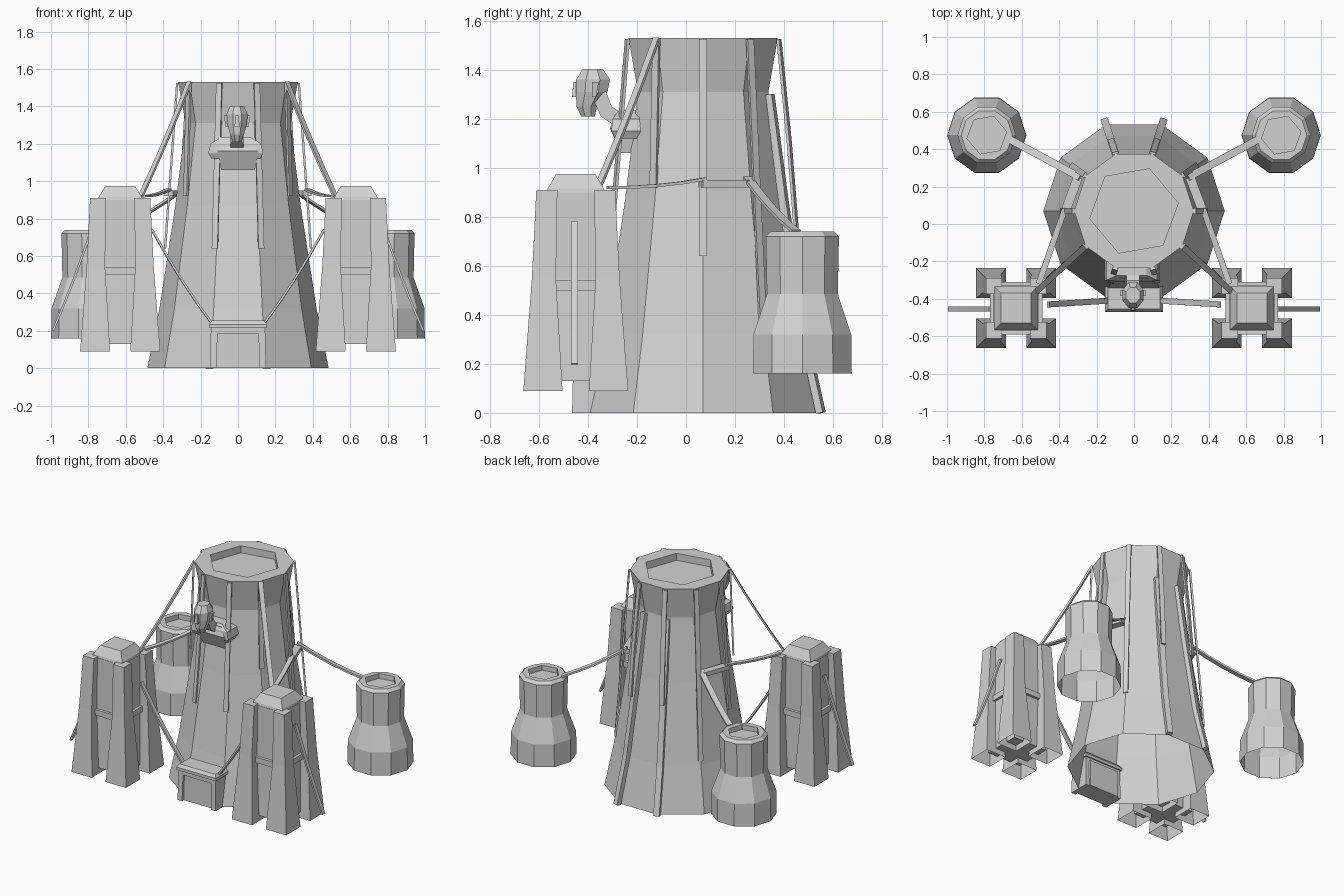
import bpy, bmesh, math
from mathutils import Vector

old = bpy.data.objects.get("Cube")
if old:
    bpy.data.objects.remove(old)

STONE = bpy.data.materials.new("pale_grey_stone")
STONE.use_nodes = True
STONE.diffuse_color = (0.65, 0.65, 0.65, 1)
STONE.node_tree.nodes["Principled BSDF"].inputs["Base Color"].default_value = (0.65, 0.65, 0.65, 1)


def finish(name, bm):
    bmesh.ops.recalc_face_normals(bm, faces=bm.faces)
    mesh = bpy.data.meshes.new(name)
    bm.to_mesh(mesh)
    bm.free()
    mesh.materials.append(STONE)
    obj = bpy.data.objects.new(name, mesh)
    bpy.context.collection.objects.link(obj)
    return obj


def ring(bm, centre, rx, ry, z, sides, turn=0):
    steps = [turn + 2 * math.pi * i / sides for i in range(sides)]
    return [bm.verts.new((centre[0] + rx * math.cos(a), centre[1] + ry * math.sin(a), z)) for a in steps]


def skin(bm, rings):
    for a, b in zip(rings, rings[1:]):
        n = len(a)
        for i in range(n):
            bm.faces.new((a[i], a[(i + 1) % n], b[(i + 1) % n], b[i]))


def round_tower(name, centre, profile, pit_radius, pit_depth):
    """Ten-sided shell, open below, with a six-sided pit sunk in its top."""
    bm = bmesh.new()
    rings = [ring(bm, centre, r, r, z, 10) for r, z in profile]
    skin(bm, rings)
    top = profile[-1][1]
    rim = ring(bm, centre, pit_radius, pit_radius, top, 6, math.radians(10))
    pit = ring(bm, centre, pit_radius, pit_radius, top - pit_depth, 6, math.radians(10))
    skin(bm, [rim, pit])
    bm.faces.new(pit)
    loops = [bm.edges.get((r[i], r[(i + 1) % len(r)])) for r in (rings[-1], rim) for i in range(len(r))]
    bmesh.ops.bridge_loops(bm, edges=loops)
    return finish(name, bm)


def block(name, sections, bottom=True):
    """Stack of rectangles, each (x, y, half_x, half_y, z)."""
    bm = bmesh.new()
    k = math.sqrt(2)
    rings = [ring(bm, (x, y), hx * k, hy * k, z, 4, math.pi / 4) for x, y, hx, hy, z in sections]
    skin(bm, rings)
    bm.faces.new(rings[-1])
    if bottom:
        bm.faces.new(rings[0])
    return finish(name, bm)


def strap(name, points, width=0.032, thick=0.012):
    """Flat band following a path of points."""
    bm = bmesh.new()
    pts = [Vector(p) for p in points]
    rings = []
    for i, p in enumerate(pts):
        d = (pts[min(i + 1, len(pts) - 1)] - pts[max(i - 1, 0)]).normalized()
        side = d.cross(Vector((0, 0, 1))).normalized()
        up = side.cross(d)
        rings.append([bm.verts.new(p + side * s * width / 2 + up * u * thick / 2)
                      for s, u in ((-1, -1), (1, -1), (1, 1), (-1, 1))])
    skin(bm, rings)
    bm.faces.new(rings[0])
    bm.faces.new(rings[-1])
    return finish(name, bm)


def sagging(a, b, sag, steps=4):
    a, b = Vector(a), Vector(b)
    return [a.lerp(b, i / steps) - Vector((0, 0, sag * 4 * (i / steps) * (1 - i / steps))) for i in range(steps + 1)]


CENTRE = (0, 0.07)


def polar(deg, r, z):
    a = math.radians(deg)
    return (CENTRE[0] + r * math.cos(a), CENTRE[1] + r * math.sin(a), z)


# Main tower
round_tower("main_tower", CENTRE,
            [(0.485, 0), (0.42, 0.32), (0.335, 0.87), (0.28, 1.31), (0.32, 1.53)], 0.24, 0.05)

# Straps hanging from the rim: angle, end radius, end height
for deg, r, z in ((0, 0.39, 0.64), (180, 0.39, 0.64), (252, 0.4, 0.64), (288, 0.4, 0.64),
                  (216, 0.345, 0.92), (324, 0.345, 0.92), (36, 0.415, 0.35), (144, 0.415, 0.35)):
    strap("hanging_strap", [polar(deg, 0.325, 1.525), polar(deg, r, z)])
for deg in (72, 108):
    strap("loose_back_strap", [polar(deg, 0.325, 1.525), polar(deg, 0.37, 1.1), polar(deg, 0.4, 0.74)])
    strap("ground_strap", [polar(deg, 0.285, 1.3), polar(deg, 0.345, 0.87),
                           polar(deg, 0.43, 0.32), polar(deg, 0.505, 0)], 0.04, 0.03)

for s in (-1, 1):
    # Rear round towers
    round_tower("round_tower", (s * 0.787, 0.475),
                [(0.212, 0.16), (0.21, 0.32), (0.152, 0.485), (0.157, 0.72), (0.137, 0.74)], 0.107, 0.035)

    # Front square towers: four flared legs around a core
    cx, cy = s * 0.63, -0.45
    for lx in (-1, 1):
        for ly in (-1, 1):
            block("tower_leg", [(cx + lx * 0.134, cy + ly * 0.134, 0.08, 0.08, 0.09),
                                (cx + lx * 0.13, cy + ly * 0.13, 0.049, 0.049, 0.55),
                                (cx + lx * 0.118, cy + ly * 0.118, 0.043, 0.043, 0.91)], bottom=False)
    block("tower_core", [(cx, cy, 0.135, 0.135, 0.13), (cx, cy, 0.12, 0.12, 0.55), (cx, cy, 0.12, 0.12, 0.9)])
    block("tower_band", [(cx, cy, 0.14, 0.14, 0.5), (cx, cy, 0.14, 0.14, 0.54)])
    block("tower_roof", [(cx, cy, 0.118, 0.118, 0.9), (cx, cy, 0.115, 0.115, 0.915), (cx, cy, 0.08, 0.08, 0.975)])

    # Ropes between the towers
    side = (s * 0.37, 0.08, 0.955)
    rear = (s * 0.29, 0.25, 0.96)
    strap("rim_rope", sagging((s * 0.26, -0.12, 1.53), (s * 0.52, -0.36, 0.92), 0.015))
    strap("side_rope", sagging(side, (s * 0.51, -0.32, 0.92), 0.01))
    strap("rear_rope", sagging(rear, (s * 0.66, 0.45, 0.74), 0.015), 0.04)
    strap("belt_strap", [(side[0], 0.06, 0.935), (rear[0] + s * 0.01, 0.25, 0.935)], 0.05, 0.03)
    strap("gate_rope", sagging((s * 0.46, -0.43, 0.74), (s * 0.14, -0.41, 0.24), 0.02))
    strap("outer_rope", sagging((s * 0.77, -0.455, 0.78), (s * 0.99, -0.455, 0.2), 0.02), 0.028)

    # Gate posts
    block("gate_post", [(s * 0.132, -0.39, 0.018, 0.075, 0), (s * 0.127, -0.39, 0.018, 0.07, 0.22)])

# Gate lintel, door and roof
block("gate_lintel", [(0, -0.39, 0.115, 0.07, 0.185), (0, -0.39, 0.14, 0.07, 0.22)])
block("gate_door", [(0, -0.375, 0.12, 0.07, 0), (0, -0.375, 0.12, 0.07, 0.19)])
block("gate_roof", [(0, -0.39, 0.155, 0.08, 0.215), (0, -0.39, 0.155, 0.08, 0.235), (0, -0.39, 0.14, 0.065, 0.255)])

# Carved bust leaning out from the tower
block("bust_chest", [(0.0, -0.23, 0.09, 0.035, 1.06), (0.0, -0.25, 0.11, 0.06, 1.16), (0, -0.25, 0.07, 0.04, 1.22)])
block("bust_shoulders", [(-0.012, -0.245, 0.13, 0.045, 1.12), (-0.012, -0.245, 0.147, 0.06, 1.15),
                         (-0.012, -0.245, 0.135, 0.055, 1.2), (-0.012, -0.235, 0.08, 0.04, 1.235)])
strap("bust_neck", [(-0.005, -0.25, 1.18), (-0.005, -0.325, 1.23), (-0.005, -0.355, 1.3)], 0.07, 0.06)

bm = bmesh.new()
levels = [(-0.4, 0.025, 0.03, 1.21), (-0.405, 0.04, 0.045, 1.25), (-0.385, 0.058, 0.07, 1.31),
          (-0.38, 0.06, 0.075, 1.36), (-0.38, 0.04, 0.045, 1.403)]
rings = [ring(bm, (-0.005, y), rx, ry, z, 8, math.pi / 8) for y, rx, ry, z in levels]
skin(bm, rings)
bm.faces.new(rings[0])
bm.faces.new(rings[-1])
finish("bust_head", bm)
block("bust_nose", [(-0.005, -0.445, 0.014, 0.02, 1.29), (-0.005, -0.445, 0.008, 0.015, 1.35)])
for s in (-1, 1):
    block("bust_ear", [(-0.005 + s * 0.055, -0.375, 0.006, 0.008, 1.29), (-0.005 + s * 0.06, -0.37, 0.01, 0.014, 1.35)])
